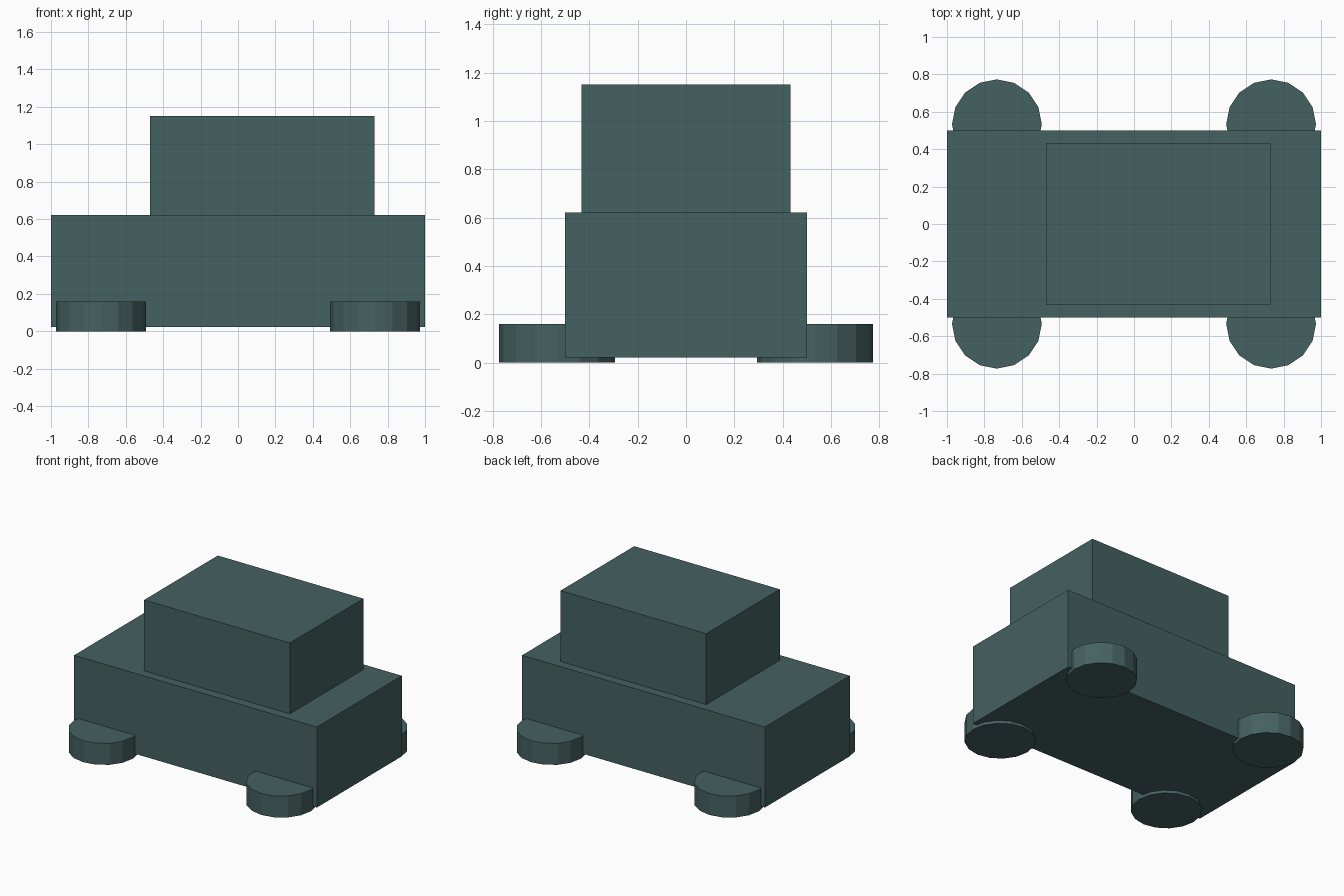
import bpy
from math import pi

if "Cube" in bpy.data.objects:
    bpy.data.objects.remove(bpy.data.objects["Cube"])

paint = bpy.data.materials.new("dark_teal")
paint.diffuse_color = (0.06, 0.12, 0.12, 1)
paint.use_nodes = True
paint.node_tree.nodes["Principled BSDF"].inputs["Base Color"].default_value = paint.diffuse_color


def finish(name):
    obj = bpy.context.object
    obj.name = name
    obj.data.materials.append(paint)
    return obj


def box(name, center, size):
    bpy.ops.mesh.primitive_cube_add(size=1, location=center)
    obj = finish(name)
    obj.scale = size
    bpy.ops.object.transform_apply(location=False, rotation=False, scale=True)
    return obj


# Body and cabin, the cabin set towards +x
box("body", (0, 0, 0.322), (2, 1, 0.6))
box("cabin", (0.13, 0, 0.885), (1.2, 0.866, 0.53))

# Four flat-lying 16-sided wheels, half sunk into the body corners
WHEEL_RADIUS, WHEEL_HEIGHT = 0.24, 0.16
for y, side in ((-0.533, "front"), (0.533, "back")):
    for x, end in ((-0.733, "left"), (0.733, "right")):
        bpy.ops.mesh.primitive_cylinder_add(
            vertices=16, radius=WHEEL_RADIUS, depth=WHEEL_HEIGHT,
            location=(x, y, WHEEL_HEIGHT / 2))
        finish(f"{side}_{end}_wheel")
